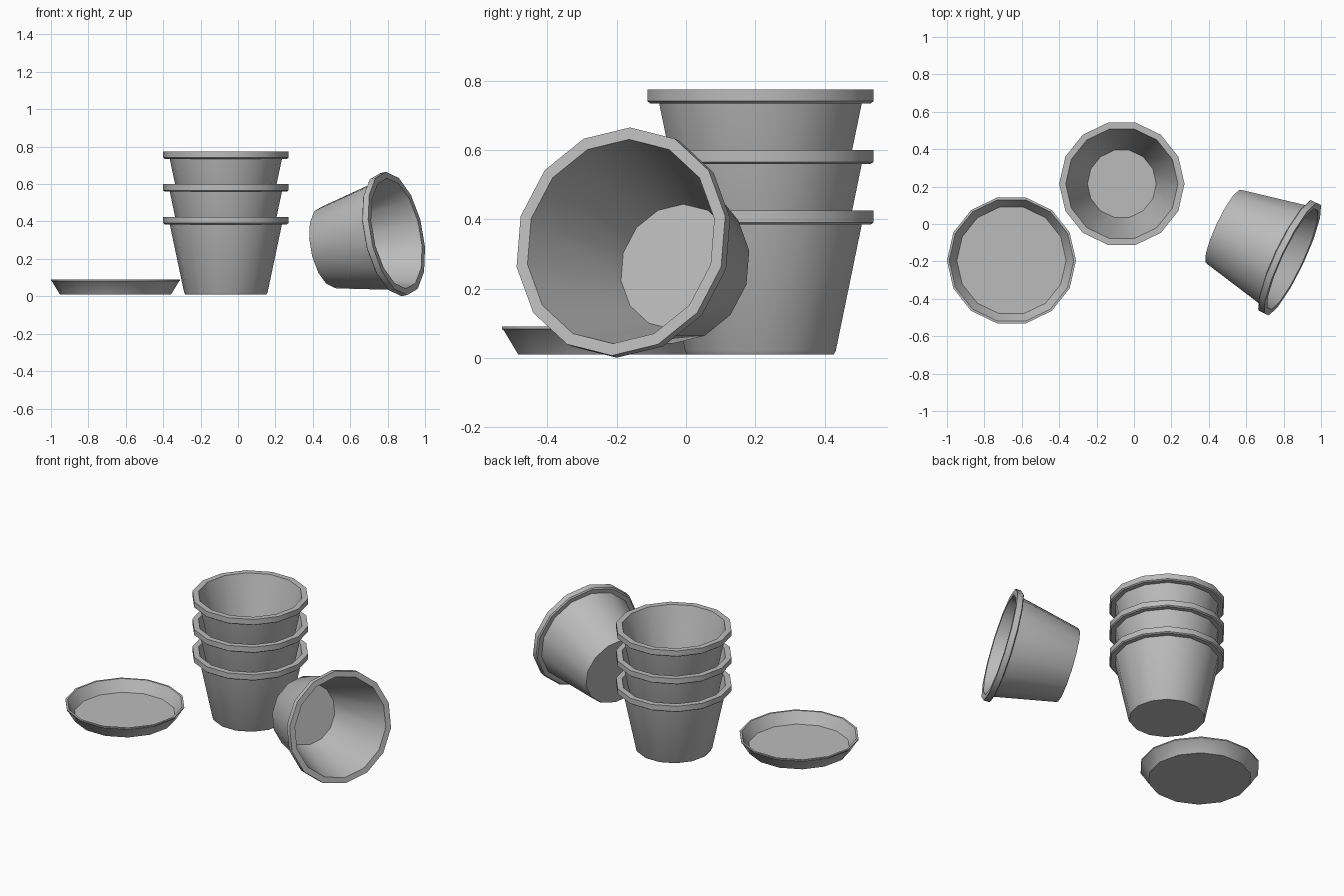
import bpy
import bmesh
from math import sin, cos, pi, radians
from mathutils import Matrix, Vector

default = bpy.data.objects.get("Cube")
if default:
    bpy.data.objects.remove(default, do_unlink=True)

SIDES = 14
GREY = (0.5, 0.5, 0.5, 1.0)

clay = bpy.data.materials.new("plain_grey")
clay.use_nodes = True
clay.diffuse_color = GREY
clay.node_tree.nodes["Principled BSDF"].inputs["Base Color"].default_value = GREY


def turned(name, profile, matrix):
    """Turn a (radius, height) profile round the axis, capping both ends."""
    bm = bmesh.new()
    rings = []
    for radius, height in profile:
        rings.append([bm.verts.new((radius * cos(2 * pi * i / SIDES),
                                    radius * sin(2 * pi * i / SIDES), height))
                      for i in range(SIDES)])
    for low, high in zip(rings, rings[1:]):
        for i in range(SIDES):
            j = (i + 1) % SIDES
            bm.faces.new((low[i], low[j], high[j], high[i]))
    bm.faces.new(list(reversed(rings[0])))
    bm.faces.new(rings[-1])
    bmesh.ops.recalc_face_normals(bm, faces=bm.faces)
    mesh = bpy.data.meshes.new(name)
    bm.to_mesh(mesh)
    bm.free()
    mesh.materials.append(clay)
    obj = bpy.data.objects.new(name, mesh)
    obj.matrix_world = matrix
    bpy.context.collection.objects.link(obj)
    bpy.ops.object.select_all(action='DESELECT')
    obj.select_set(True)
    bpy.context.view_layer.objects.active = obj
    bpy.ops.object.shade_smooth_by_angle(angle=radians(30))
    return obj


# Pot: outer wall, overhanging rim, inner wall, inner floor
POT_HEIGHT = 0.415
pot = [(0.217, 0), (0.223, 0.01), (0.300, 0.375), (0.327, 0.375), (0.335, 0.381),
       (0.335, POT_HEIGHT), (0.300, POT_HEIGHT), (0.184, 0.02)]

# Saucer: flared wall with a thin lip
saucer = [(0.297, 0), (0.340, 0.07), (0.345, 0.073), (0.345, 0.08),
          (0.333, 0.08), (0.292, 0.012)]

# Three nested pots
for level, label in enumerate(("bottom", "middle", "top")):
    turned(label + "_stacked_pot", pot,
           Matrix.Translation((-0.065, 0.215, 0.01 + 0.175 * level)))

turned("saucer", saucer, Matrix.Translation((-0.655, -0.195, 0.01)))

# Pot lying on its side, mouth turned out and slightly up
axis = Vector((0.889, -0.420, 0.185)).normalized()
mouth = Vector((0.848, -0.188, 0.336))
up = (Vector((0, 0, 1)) - axis * axis.z).normalized()
turn = Matrix((up, axis.cross(up), axis)).transposed().to_4x4()
turned("lying_pot", pot, Matrix.Translation(mouth - axis * POT_HEIGHT) @ turn)
